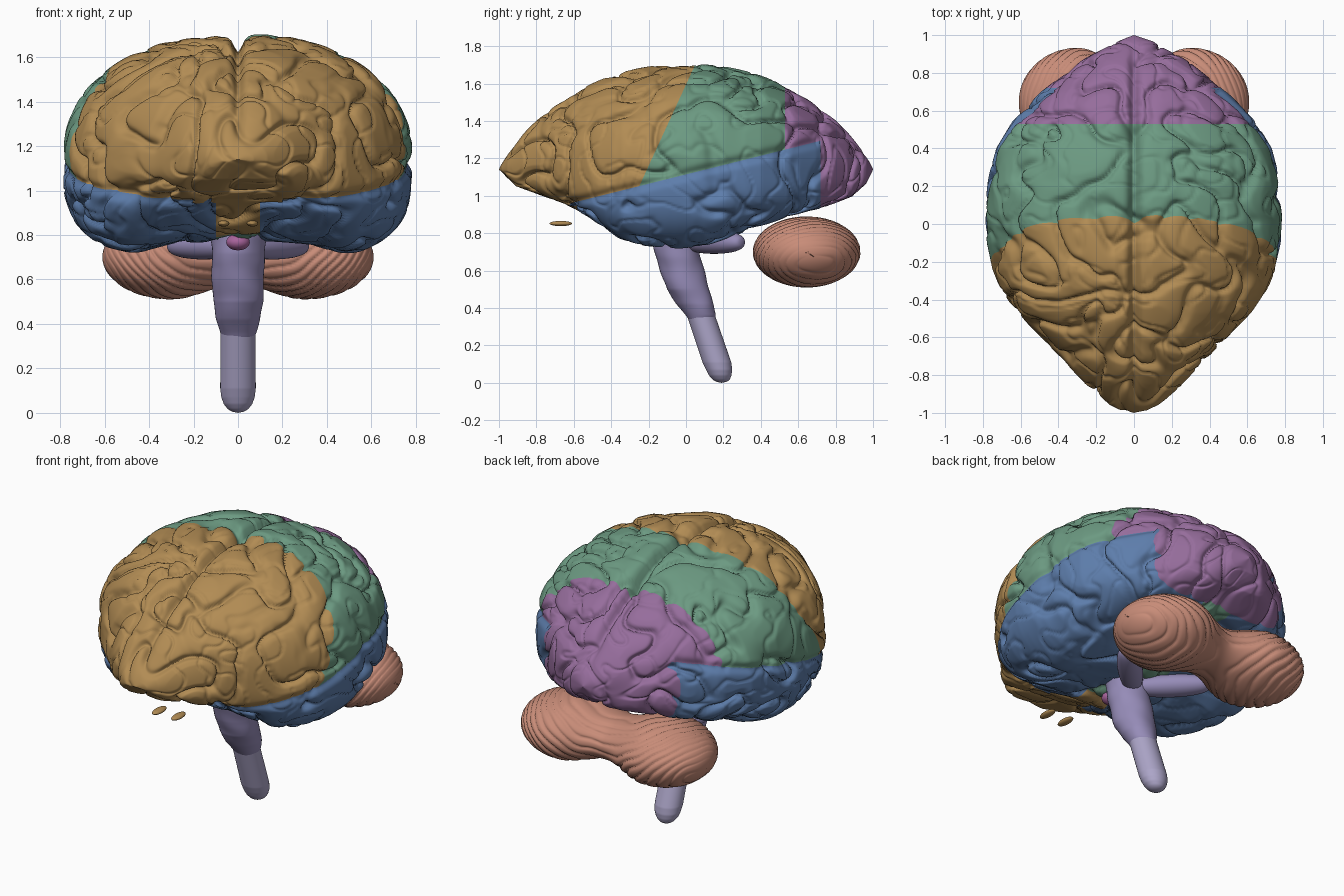
import bpy, bmesh
from math import sin, cos, pi, exp
from mathutils import Vector, Matrix, noise

if "Cube" in bpy.data.objects:
    bpy.data.objects.remove(bpy.data.objects["Cube"], do_unlink=True)


def material(name, hex_code):
    srgb = [int(hex_code[i:i + 2], 16) / 255 for i in (0, 2, 4)]
    color = [((c + 0.055) / 1.055) ** 2.4 for c in srgb] + [1]
    mat = bpy.data.materials.new(name)
    mat.use_nodes = True
    mat.diffuse_color = color
    bsdf = mat.node_tree.nodes["Principled BSDF"]
    bsdf.inputs["Base Color"].default_value = color
    bsdf.inputs["Roughness"].default_value = 0.7
    return mat


OCHRE = material("ochre", "B28C54")
GREEN = material("sage_green", "6C9A82")
BLUE = material("slate_blue", "5D7DAB")
PURPLE = material("mauve", "966D9C")
CORAL = material("coral", "C88C78")
STEM = material("dusky_lavender", "968CB8")
CORD = material("pale_lavender", "ACA5C8")
PINK = material("orchid", "A8649C")


def table(rows, x):
    """Interpolate rows of (key, values...) at x."""
    for a, b in zip(rows, rows[1:]):
        if x <= b[0]:
            f = max(0, (x - a[0]) / (b[0] - a[0]))
            return [p + (q - p) * f for p, q in zip(a[1:], b[1:])]
    return list(rows[-1][1:])


def surface(name, point, rows, cols, mats, planes=(), rule=None):
    """Closed surface from point(t, angle), optionally cut by planes and coloured by rule."""
    bm = bmesh.new()
    grid = [[bm.verts.new(point(i / rows, 2 * pi * j / cols)) for j in range(cols)]
            for i in range(rows + 1)]
    for a, b in zip(grid, grid[1:]):
        for j in range(cols):
            k = (j + 1) % cols
            bm.faces.new((a[j], a[k], b[k], b[j]))
    ends = grid[0] + grid[-1]
    bmesh.ops.remove_doubles(bm, verts=ends, dist=1e-5)
    for co, no in planes:
        bmesh.ops.bisect_plane(bm, geom=bm.verts[:] + bm.edges[:] + bm.faces[:],
                               plane_co=co, plane_no=no, dist=1e-5)
    bmesh.ops.recalc_face_normals(bm, faces=bm.faces[:])
    for f in bm.faces:
        f.smooth = True
        if rule:
            f.material_index = rule(f.calc_center_median())
    mesh = bpy.data.meshes.new(name)
    bm.to_mesh(mesh)
    bm.free()
    for m in mats:
        mesh.materials.append(m)
    obj = bpy.data.objects.new(name, mesh)
    bpy.context.collection.objects.link(obj)
    return obj


def ellipsoid(name, center, radii, mat, turn=0, power=1.0):
    spin = Matrix.Rotation(turn, 3, "Z")

    def point(t, a):
        r = sin(pi * t) ** power if 0 < t < 1 else 0
        p = Vector((-cos(pi * t) * radii[0], r * cos(a) * radii[1], r * sin(a) * radii[2]))
        return spin @ p + Vector(center)
    return surface(name, point, 24, 32, [mat])


# Cerebrum: lofted front to back, folded with warped noise grooves
MID = 1.14
HALF_WIDTH = [(-1, 0), (-0.985, 0.07), (-0.95, 0.13), (-0.85, 0.235), (-0.64, 0.435),
              (-0.47, 0.605), (-0.34, 0.695), (-0.24, 0.735), (-0.1, 0.765), (0.05, 0.776),
              (0.2, 0.77), (0.4, 0.715), (0.54, 0.63), (0.69, 0.485), (0.85, 0.28),
              (0.96, 0.1), (1, 0)]
UNDERSIDE = [(-1, 0), (-0.9, 0.11), (-0.64, 0.22), (-0.48, 0.33), (-0.36, 0.41), (-0.23, 0.45),
             (-0.05, 0.46), (0.1, 0.45), (0.22, 0.405), (0.35, 0.345), (0.7, 0.255), (0.88, 0.175),
             (0.96, 0.09), (1, 0)]


def temporal_line(y):
    return 1.115 + 0.25 * y


def folds(p):
    q = p + noise.noise_vector(p * 2.6) * 0.13
    n = noise.noise(q * 4.6)
    fine = noise.noise(q * 7.5 + Vector((9, 3, 5)))
    return (0.03 * exp(-(n / 0.07) ** 2) + 0.01 * exp(-(fine / 0.08) ** 2)
            - 0.014 * min(1, abs(n) * 3))


def cerebrum_point(t, a):
    y = -cos(pi * t)
    if t in (0, 1):
        return Vector((0, y, MID))
    c, s = cos(a), sin(a)
    power = 2.2 if s >= 0 else 3.2
    r = (abs(c) ** power + abs(s) ** power) ** (-1 / power)
    x = table(HALF_WIDTH, y)[0] * c * r
    if s >= 0:
        z = 0.555 * (1 - abs(y) ** 2.2) ** 0.84 * s * r
    else:
        depth = table(UNDERSIDE, y)[0]
        # hollow between the temporal lobes
        z = depth * (s * r + 0.22 * exp(-(x / 0.43) ** 6) * s * s)
    p = Vector((x, y, MID + z))
    out = Vector((x, 0.35 * y, z)).normalized()
    size = Vector((x, z)).length
    groove = folds(p)
    # side fissure above the temporal lobe
    if abs(x) > 0.2 and -0.65 < y < 0.7:
        groove += 0.02 * exp(-((p.z - temporal_line(y)) / 0.025) ** 2)
    # split between the hemispheres
    if z > 0:
        split = exp(-(x / 0.024) ** 2) * 0.06 + exp(-(x / 0.055) ** 2) * 0.02
        groove += split * min(1, z / 0.45)
    return p - out * groove * min(1, size / 0.22)


def lobe(p):
    below = p.z < temporal_line(p.y)
    if p.y > 0.72 or (p.y > 0.53 and not below):
        return 3
    base_strip = abs(p.x) < 0.1 and p.z < 1
    if base_strip:
        return 0 if p.y < -0.28 else 1
    if below and p.y > -0.62:
        return 2
    return 0 if p.y < 0.03 + (p.z - 1.66) * 0.46 else 1


surface("cerebrum", cerebrum_point, 300, 320, [OCHRE, GREEN, BLUE, PURPLE],
        [((0, 0.03, 1.66), (0, 1, -0.46)), ((0, 0, 1.115), (0, -0.25, 1)),
         ((0, 0.53, 0), (0, 1, 0)), ((0, 0.72, 0), (0, 1, 0)),
         ((0.1, 0, 0), (1, 0, 0)), ((-0.1, 0, 0), (1, 0, 0))], lobe)


# Cerebellum: dumbbell with stacked thin ridges
def cerebellum_point(t, a):
    x = -0.61 * cos(pi * t)
    side = abs(x)
    if t in (0, 1):
        return Vector((x, 0.69, 0.67))
    if side > 0.3:
        r = max(0, 1 - ((side - 0.3) / 0.31) ** 2) ** 0.5
    else:
        f = side / 0.3
        r = 0.66 + 0.34 * f * f * (3 - 2 * f)
    y, z = r * 0.288 * cos(a), r * 0.19 * sin(a)
    level = side * side + 0.3 * y - 0.75 * z + 0.02 * noise.noise(Vector((x, y, z)) * 7)
    ridge = 1 - 0.06 * (1 - abs(sin(level * pi / 0.043))) ** 2
    return Vector((x, 0.645 + y * ridge, 0.70 + z * ridge))


surface("cerebellum", cerebellum_point, 220, 120, [CORAL])


# Brain stem and cord: rings of (height, y centre, x radius, y radius)
def column(name, rings, mat, ripple=0):
    low, high = rings[0][0], rings[-1][0]

    def point(t, a):
        z = low + (high - low) * t
        y, rx, ry = table(rings, z)
        if t in (0, 1):
            rx = ry = 0
        p = Vector((rx * cos(a), y + ry * sin(a), z))
        swell = 1 + ripple * noise.noise(p * 9)
        return Vector((p.x * swell, y + (p.y - y) * swell, z))
    return surface(name, point, 80, 40, [mat])


column("brain_stem", [(0.32, 0.088, 0.065, 0.06), (0.36, 0.08, 0.082, 0.08),
                      (0.42, 0.048, 0.1, 0.1), (0.5, 0.01, 0.112, 0.114),
                      (0.6, -0.02, 0.118, 0.118), (0.72, -0.05, 0.12, 0.12),
                      (0.9, -0.06, 0.14, 0.13)], STEM, 0.08)
column("spinal_cord", [(0, 0.19, 0, 0), (0.006, 0.19, 0.03, 0.03), (0.018, 0.188, 0.047, 0.046),
                       (0.04, 0.183, 0.064, 0.06), (0.07, 0.177, 0.075, 0.07),
                       (0.11, 0.165, 0.08, 0.077), (0.42, 0.06, 0.078, 0.075)], CORD)

# Paired parts
for name, s in (("left", 1), ("right", -1)):
    ellipsoid(name + "_stem_horn", (0.155 * s, 0.15, 0.752), (0.21, 0.07, 0.062), STEM,
              s * pi / 4, 0.6)
    ellipsoid(name + "_olfactory_bulb", (0.065 * s, -0.67, 0.852), (0.026, 0.06, 0.014), OCHRE)

# Small gland ahead of the stem
ellipsoid("pituitary_gland", (0, -0.2, 0.768), (0.053, 0.05, 0.037), PINK)
